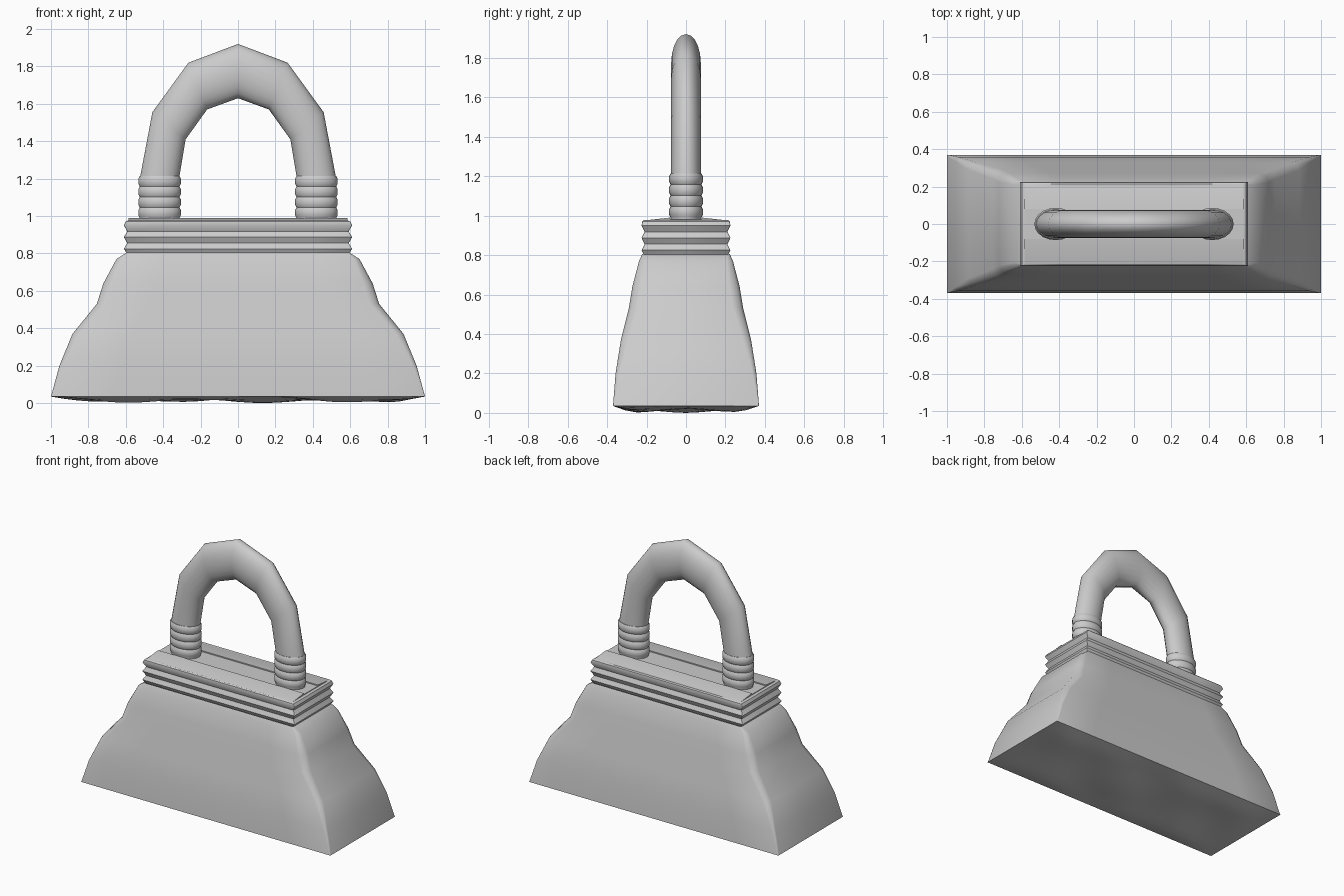
import bpy, math

if "Cube" in bpy.data.objects:
    bpy.data.objects.remove(bpy.data.objects["Cube"])

GREY = (0.6, 0.6, 0.6, 1)
grey = bpy.data.materials.new("plain grey")
grey.use_nodes = True
grey.diffuse_color = GREY
grey.node_tree.nodes["Principled BSDF"].inputs["Base Color"].default_value = GREY


def make(name, verts, faces, angle=180):
    mesh = bpy.data.meshes.new(name)
    mesh.from_pydata(verts, [], faces)
    mesh.materials.append(grey)
    obj = bpy.data.objects.new(name, mesh)
    bpy.context.collection.objects.link(obj)
    bpy.ops.object.select_all(action="DESELECT")
    obj.select_set(True)
    bpy.context.view_layer.objects.active = obj
    if angle >= 180:
        bpy.ops.object.shade_smooth()
    elif angle > 0:
        bpy.ops.object.shade_smooth_by_angle(angle=math.radians(angle))
    return obj


def loft(name, rings, angle=180, cap_start=False, cap_end=False):
    """Skin a list of equally long closed rings."""
    n = len(rings[0])
    faces = [(i * n + j, i * n + (j + 1) % n, (i + 1) * n + (j + 1) % n, (i + 1) * n + j)
             for i in range(len(rings) - 1) for j in range(n)]
    if cap_start:
        faces.append(tuple(reversed(range(n))))
    if cap_end:
        faces.append(tuple(range((len(rings) - 1) * n, len(rings) * n)))
    return make(name, [v for r in rings for v in r], faces, angle)


def box_ring(hx, hy, z, r, long_cuts=6, short_cuts=2):
    """Rectangle with softened corners and subdivided sides, counterclockwise."""
    corners = []
    for k, (sx, sy) in enumerate([(1, -1), (1, 1), (-1, 1), (-1, -1)]):
        arc = [math.radians(90 * (k - 1) + a) for a in (0, 45, 90)]
        corners.append([(sx * (hx - r) + r * math.cos(a), sy * (hy - r) + r * math.sin(a), z)
                        for a in arc])
    ring = []
    for k in range(4):
        ring += corners[k]
        a, b = corners[k][-1], corners[(k + 1) % 4][0]
        cuts = long_cuts if k % 2 else short_cuts
        for i in range(1, cuts):
            t = i / cuts
            ring.append((a[0] + (b[0] - a[0]) * t, a[1] + (b[1] - a[1]) * t, z))
    return ring


def ellipse(cx, z, rx, ry, n=20):
    return [(cx + rx * math.cos(2 * math.pi * i / n), ry * math.sin(2 * math.pi * i / n), z)
            for i in range(n)]


# Flared bag body: half width, half depth, height, corner softness
body = [(1.0, .37, .035, .004), (.955, .357, .2, .02), (.885, .33, .37, .04),
        (.755, .29, .53, .05), (.72, .272, .64, .05), (.65, .238, .77, .03), (.595, .222, .805, .006)]
loft("bag_body", [box_ring(*s) for s in body])

# Ridged collar
ridges = [(.595, .212, .8), (.61, .225, .825), (.592, .21, .855), (.61, .225, .887),
          (.592, .21, .918), (.61, .225, .95), (.6, .222, .97)]
loft("ridged_collar", [box_ring(hx, hy, z, .004) for hx, hy, z in ridges], 35)

# Top plate: gently sloped flanks with a shallow strip between them
profile = [(-.222, .97), (-.2, .977), (-.08, .99), (-.08, .982),
           (.08, .982), (.08, .99), (.2, .977), (.222, .97)]
ends = [[(x, y, z) for y, z in profile] for x in (-.585, .585)]
loft("top_plate", ends, 30, True, True)
rim = [box_ring(.6, .222, .97, .004), box_ring(.585, .215, .977, .004)]
loft("top_rim", rim, 30, False, True)

# Handle sockets with rounded rings
for side, sx in (("left", 1), ("right", -1)):
    rings = [ellipse(sx * .419, .975, .107, .08)]
    for k in range(4):
        base = .99 + k * .056
        for t, grow in ((0, 0), (.25, .008), (.75, .008), (1, 0)):
            rings.append(ellipse(sx * .419, base + t * .056, .106 + grow, .078 + grow))
    loft(side + "_handle_socket", rings, 50, True, True)

# Arched handle: outer and inner outline points at each bend
half = [((.525, 1.2), (.315, 1.2)), ((.458, 1.555), (.28, 1.41)), ((.265, 1.82), (.165, 1.57))]
bends = half + [((0, 1.92), (0, 1.63))] + [((-a[0], a[1]), (-b[0], b[1])) for a, b in reversed(half)]
rings = []
for outer, inner in bends:
    ring = []
    for i in range(20):
        a = 2 * math.pi * i / 20
        t = .5 + .5 * math.cos(a)
        ring.append((inner[0] + (outer[0] - inner[0]) * t, .075 * math.sin(a),
                     inner[1] + (outer[1] - inner[1]) * t))
    rings.append(ring)
loft("arched_handle", rings, 60, True, True)

# Slightly rumpled underside
NX, NY = 28, 12
verts, faces = [], []
for j in range(NY + 1):
    for i in range(NX + 1):
        u, v = 2 * i / NX - 1, 2 * j / NY - 1
        fade = min(1, 6 * (1 - abs(u)), 4 * (1 - abs(v)))
        wave = math.sin(5 * u + 1) * math.cos(4 * v) + .6 * math.sin(11 * u - 3 * v)
        verts.append((u, v * .37, .035 - fade * (.019 + .01 * wave)))
for j in range(NY):
    for i in range(NX):
        a = j * (NX + 1) + i
        faces.append((a, a + NX + 1, a + NX + 2, a + 1))
make("rumpled_base", verts, faces)
